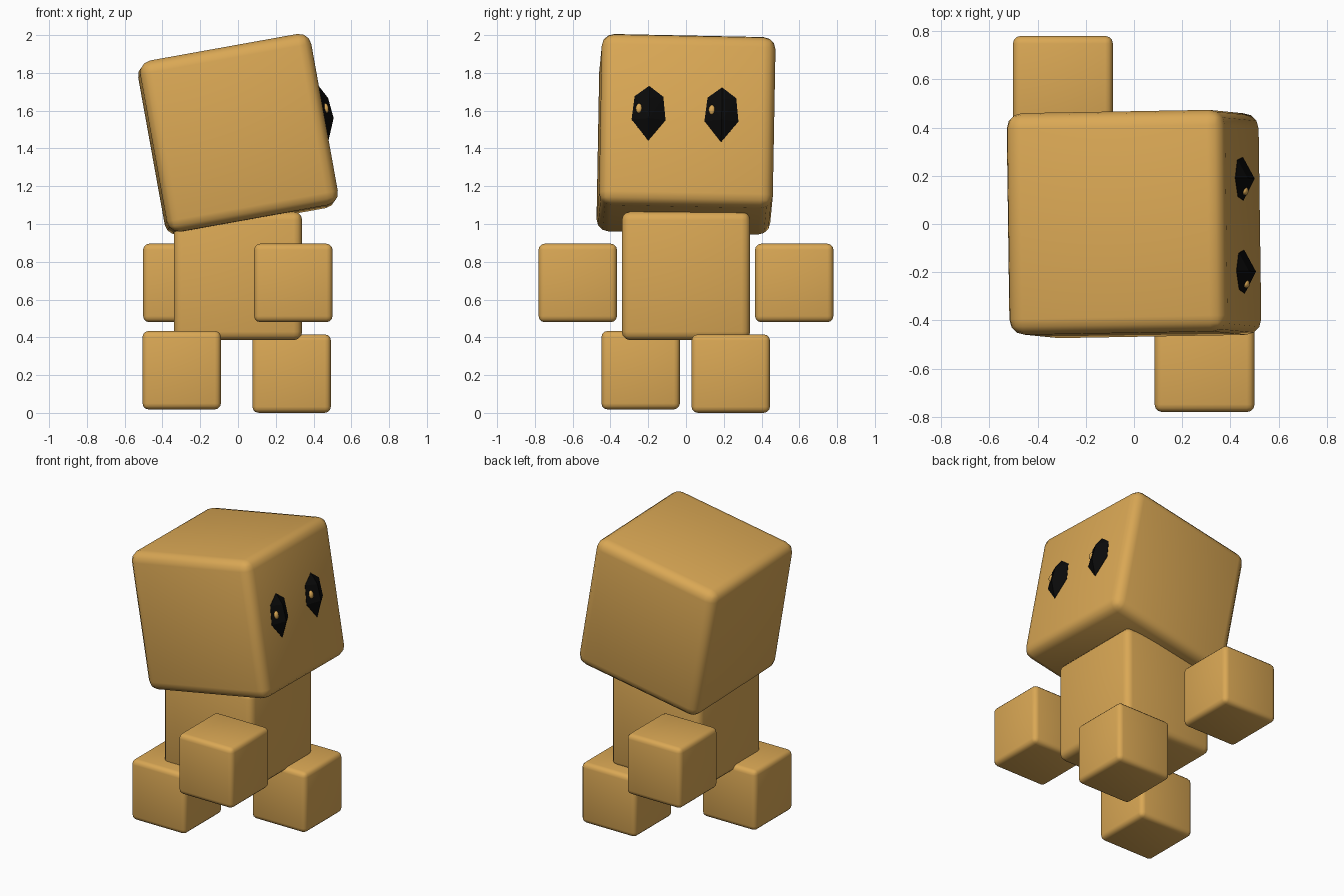
import bpy, bmesh, math
from mathutils import Matrix, Euler, Vector

old = bpy.data.objects.get("Cube")
if old:
    bpy.data.objects.remove(old, do_unlink=True)


def make_material(name, rgb):
    mat = bpy.data.materials.new(name)
    mat.use_nodes = True
    colour = (*rgb, 1.0)
    mat.diffuse_color = colour
    bsdf = next(n for n in mat.node_tree.nodes if n.type == 'BSDF_PRINCIPLED')
    bsdf.inputs["Base Color"].default_value = colour
    bsdf.inputs["Roughness"].default_value = 0.7
    return mat


TAN = make_material("tan", (0.70, 0.39, 0.09))
BLACK = make_material("black", (0.003, 0.003, 0.003))


def finish(name, bm, mat, matrix, smooth=True):
    bmesh.ops.recalc_face_normals(bm, faces=bm.faces)
    mesh = bpy.data.meshes.new(name)
    bm.to_mesh(mesh)
    bm.free()
    mesh.materials.append(mat)
    obj = bpy.data.objects.new(name, mesh)
    bpy.context.collection.objects.link(obj)
    obj.matrix_world = matrix
    if smooth:
        bpy.ops.object.select_all(action='DESELECT')
        obj.select_set(True)
        bpy.context.view_layer.objects.active = obj
        bpy.ops.object.shade_smooth_by_angle(angle=math.radians(40))
    return obj


def rounded_cube(name, size, radius, matrix):
    bm = bmesh.new()
    bmesh.ops.create_cube(bm, size=size)
    bmesh.ops.bevel(bm, geom=bm.edges[:], offset=radius, segments=3,
                    profile=0.5, affect='EDGES')
    return finish(name, bm, TAN, matrix)


# Body and limbs: the figure faces +x, arms and legs in mid-stride
rounded_cube("body", 0.68, 0.045, Matrix.Translation((0, 0, 0.725)))
limbs = {
    "front_arm": (0.293, -0.573, 0.688),
    "back_arm": (-0.295, 0.573, 0.688),
    "back_leg": (-0.298, -0.24, 0.226),
    "front_leg": (0.284, 0.237, 0.208),
}
for name, place in limbs.items():
    rounded_cube(name, 0.415, 0.032, Matrix.Translation(place))

# Head: tilted back, with a slight roll and turn
turn = Euler((math.radians(-1.2), math.radians(-10.2), math.radians(1.0)))
head_matrix = Matrix.Translation((0, 0, 1.475)) @ turn.to_matrix().to_4x4()
rounded_cube("head", 0.92, 0.065, head_matrix)

# Eyes: faceted hexagonal domes with a vertical ridge, each with a small glint
OUTLINE = [(0, 0.147), (0.076, 0.09), (0.09, -0.035),
           (0, -0.147), (-0.09, -0.035), (-0.076, 0.09)]
RIDGE = [(0.040, 0, 0.075), (0.050, 0, -0.035)]
for side, y in (("right", -0.206), ("left", 0.18)):
    eye_matrix = head_matrix @ Matrix.Translation((0.46, y, 0.026))
    bm = bmesh.new()
    points = [(x, a, b) for x in (-0.02, 0.002) for a, b in OUTLINE] + RIDGE
    for p in points:
        bm.verts.new(p)
    bmesh.ops.convex_hull(bm, input=bm.verts[:])
    finish(side + "_eye", bm, BLACK, eye_matrix, smooth=False)

    bm = bmesh.new()
    bmesh.ops.create_icosphere(bm, subdivisions=2, radius=1.0)
    bmesh.ops.scale(bm, vec=Vector((0.014, 0.018, 0.027)), verts=bm.verts)
    finish(side + "_eye_glint", bm, TAN,
           eye_matrix @ Matrix.Translation((0.019, -0.052, 0.022)))
